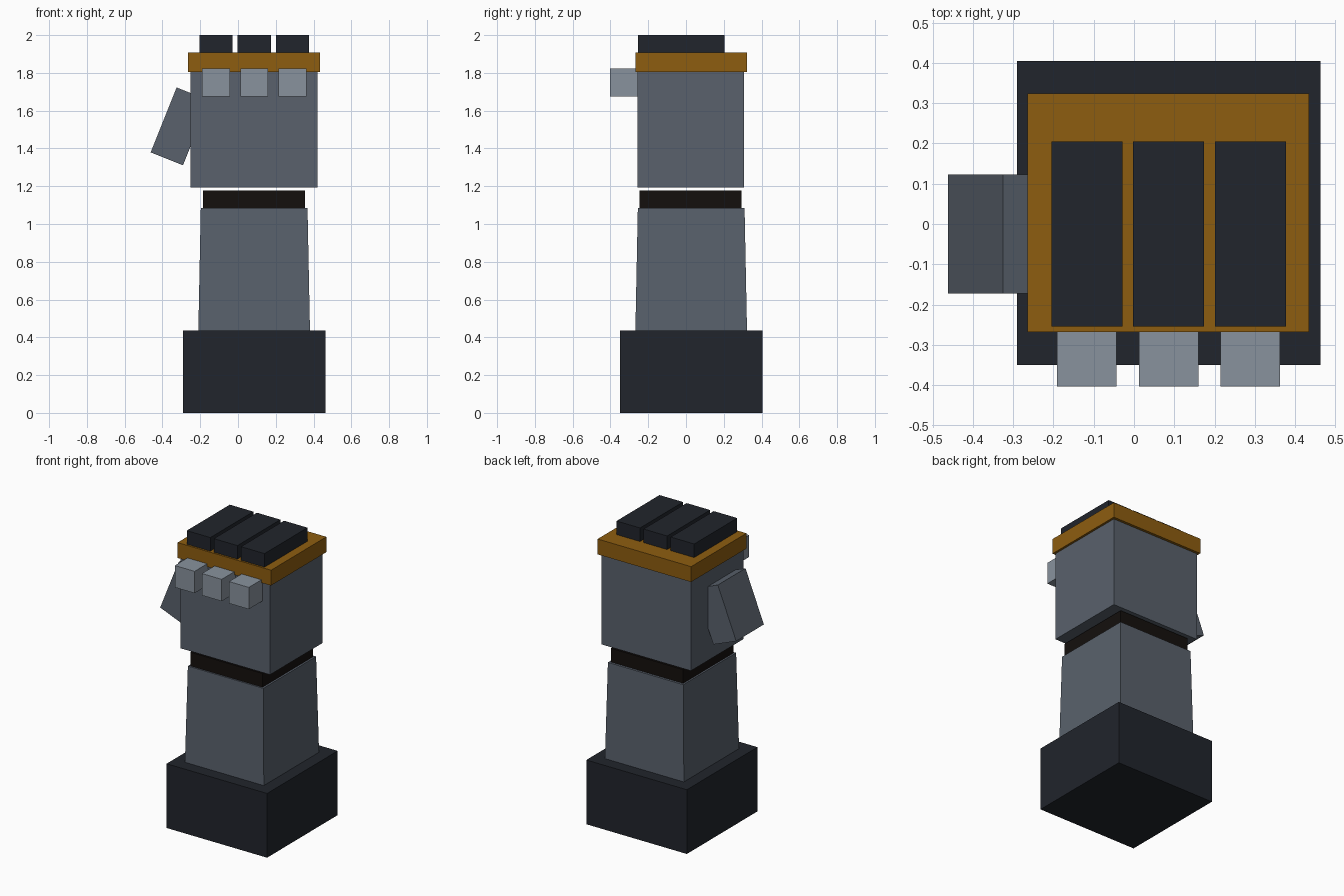
import bpy, bmesh
from math import radians

if "Cube" in bpy.data.objects:
    bpy.data.objects.remove(bpy.data.objects["Cube"])


def material(name, rgb):
    m = bpy.data.materials.new(name)
    m.diffuse_color = (*rgb, 1)
    m.use_nodes = True
    m.node_tree.nodes["Principled BSDF"].inputs["Base Color"].default_value = m.diffuse_color
    return m


DARK = material("dark_navy", (0.015, 0.018, 0.025))
STEEL = material("steel", (0.10, 0.12, 0.15))
PALE = material("pale_steel", (0.25, 0.29, 0.34))
BRASS = material("brass", (0.27, 0.11, 0.005))
BLACK = material("black", (0.007, 0.005, 0.004))


def box(name, x, y, z, mat, taper=0.0, tilt=0.0):
    """Box from (min, max) ranges; taper insets each side of the top, tilt turns it about y."""
    size = [r[1] - r[0] for r in (x, y, z)]
    bm = bmesh.new()
    bmesh.ops.create_cube(bm, size=1)
    for v in bm.verts:
        inset = 2 * taper if v.co.z > 0 else 0
        v.co.x *= size[0] - inset
        v.co.y *= size[1] - inset
        v.co.z *= size[2]
    mesh = bpy.data.meshes.new(name)
    bm.to_mesh(mesh)
    bm.free()
    mesh.materials.append(mat)
    ob = bpy.data.objects.new(name, mesh)
    ob.location = [(r[0] + r[1]) / 2 for r in (x, y, z)]
    ob.rotation_euler.y = tilt
    bpy.context.collection.objects.link(ob)
    return ob


# Arm column, bottom to top
box("base", (-0.29, 0.463), (-0.35, 0.405), (0, 0.435), DARK)
box("forearm", (-0.21, 0.381), (-0.268, 0.323), (0.435, 1.085), STEEL, taper=0.013)
box("wrist_band", (-0.185, 0.355), (-0.245, 0.295), (1.085, 1.178), BLACK)
box("palm", (-0.251, 0.42), (-0.257, 0.306), (1.192, 1.804), STEEL)
box("knuckle_plate", (-0.265, 0.435), (-0.268, 0.324), (1.804, 1.908), BRASS)

# Three finger blocks on top, each with a fingertip cube on the front
for i in range(3):
    cx = -0.117 + 0.203 * i
    box(f"finger_{i + 1}", (cx - 0.088, cx + 0.088), (-0.255, 0.205), (1.908, 2.0), DARK)
    box(f"fingertip_{i + 1}", (cx - 0.074, cx + 0.074), (-0.403, -0.255), (1.676, 1.824), PALE)

# Thumb leaning out from the left side
box("thumb", (-0.400, -0.216), (-0.173, 0.123), (1.332, 1.702), STEEL, tilt=radians(21.8))
